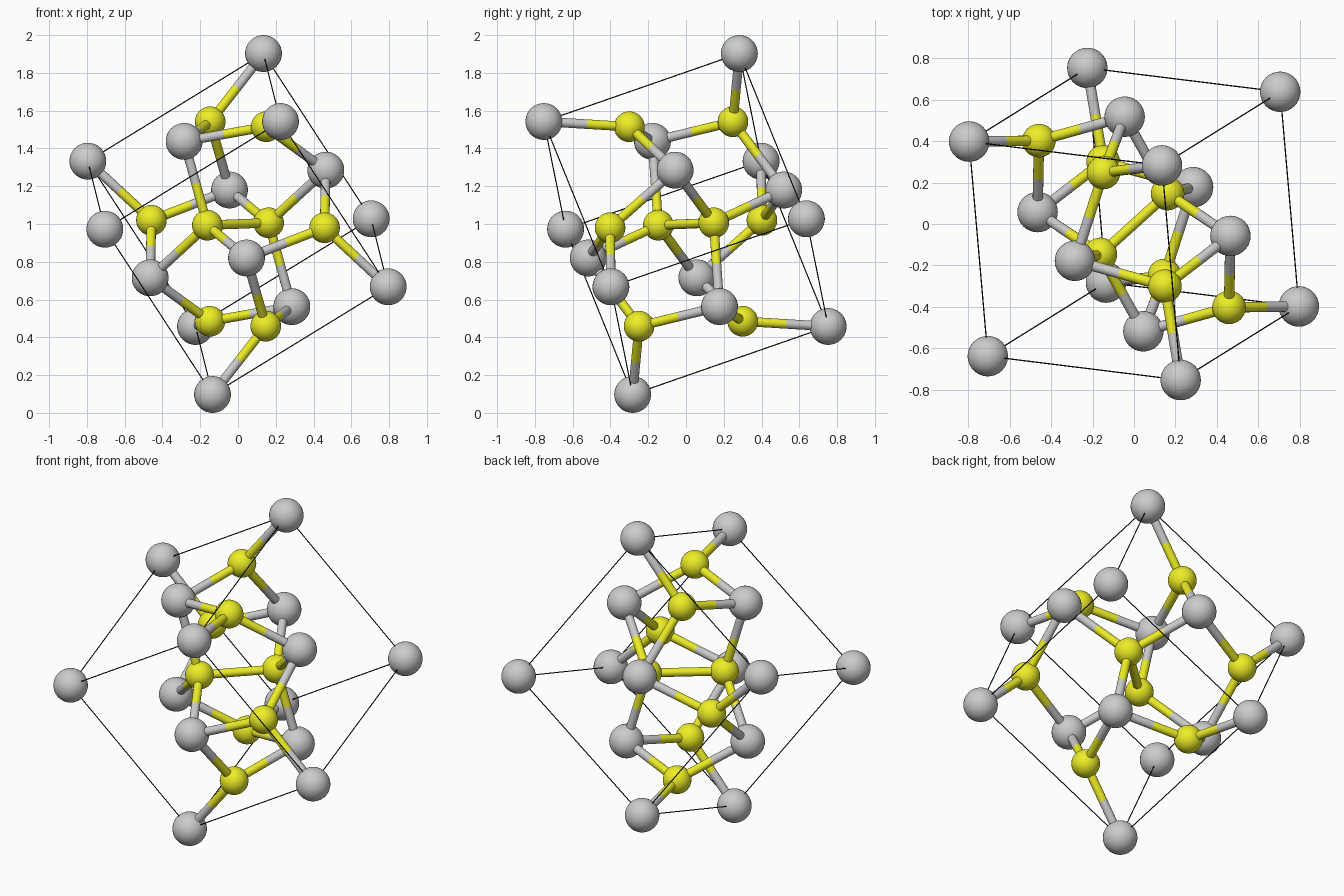
import bpy
from itertools import product
from mathutils import Vector

if "Cube" in bpy.data.objects:
    bpy.data.objects.remove(bpy.data.objects["Cube"])

# Cubic cell: three edge vectors around the cell centre
CENTRE = Vector((0, 0, 1))
A = Vector((-0.570, -0.355, 0.875))
B = Vector((-0.930, 0.115, -0.570))
C = Vector((0.090, -1.035, -0.360))
EDGE = 1.10


def pos(f):
    return CENTRE + A * f[0] + B * f[1] + C * f[2]


def material(name, color):
    m = bpy.data.materials.new(name)
    m.diffuse_color = color
    m.use_nodes = True
    m.node_tree.nodes["Principled BSDF"].inputs["Base Color"].default_value = m.diffuse_color
    return m


yellow = material("yellow", (0.85, 0.85, 0.02, 1))
black = material("black", (0.01, 0.01, 0.01, 1))


def finish(name, mat):
    ob = bpy.context.object
    ob.name = name
    bpy.ops.object.shade_smooth_by_angle()
    if mat:
        ob.data.materials.append(mat)


def ball(name, p, r, mat=None):
    bpy.ops.mesh.primitive_uv_sphere_add(segments=32, ring_count=20, radius=r, location=p)
    finish(name, mat)


def rod(name, p, q, r, mat=None, sides=16):
    d = q - p
    bpy.ops.mesh.primitive_cylinder_add(
        vertices=sides, radius=r, depth=d.length, location=(p + q) / 2,
        rotation=d.to_track_quat('Z', 'Y').to_euler())
    finish(name, mat)


# Fractional positions: large atoms on corners and face centres
corners = list(product((-0.5, 0.5), repeat=3))
faces = [tuple(s if i == k else 0 for i in range(3)) for k in range(3) for s in (-0.5, 0.5)]
large = [pos(f) for f in corners + faces]

# Small atoms: a central pair plus cyclic permutations, mirrored through the centre
U, V = 0.115, 0.385
base = [(U, U, U), (-V, U, V), (V, -V, U), (U, V, -V)]
small = [pos([s * x for x in f]) for f in base for s in (1, -1)]

for p in large:
    ball("large_atom", p, 0.0975)
for p in small:
    ball("small_atom", p, 0.081, yellow)

# Two-tone bonds between large and small atoms
for p in large:
    for q in small:
        if (p - q).length < 0.47 * EDGE:
            mid = (p + q) / 2
            rod("bond_grey_half", p, mid, 0.025)
            rod("bond_yellow_half", mid, q, 0.025, yellow)

# Bond joining the central pair
rod("central_bond", small[0], small[1], 0.025, yellow)

# Thin cell frame
for i, f in enumerate(corners):
    for g in corners[i + 1:]:
        if sum(x != y for x, y in zip(f, g)) == 1:
            rod("cell_edge", pos(f), pos(g), 0.003, black, 8)
